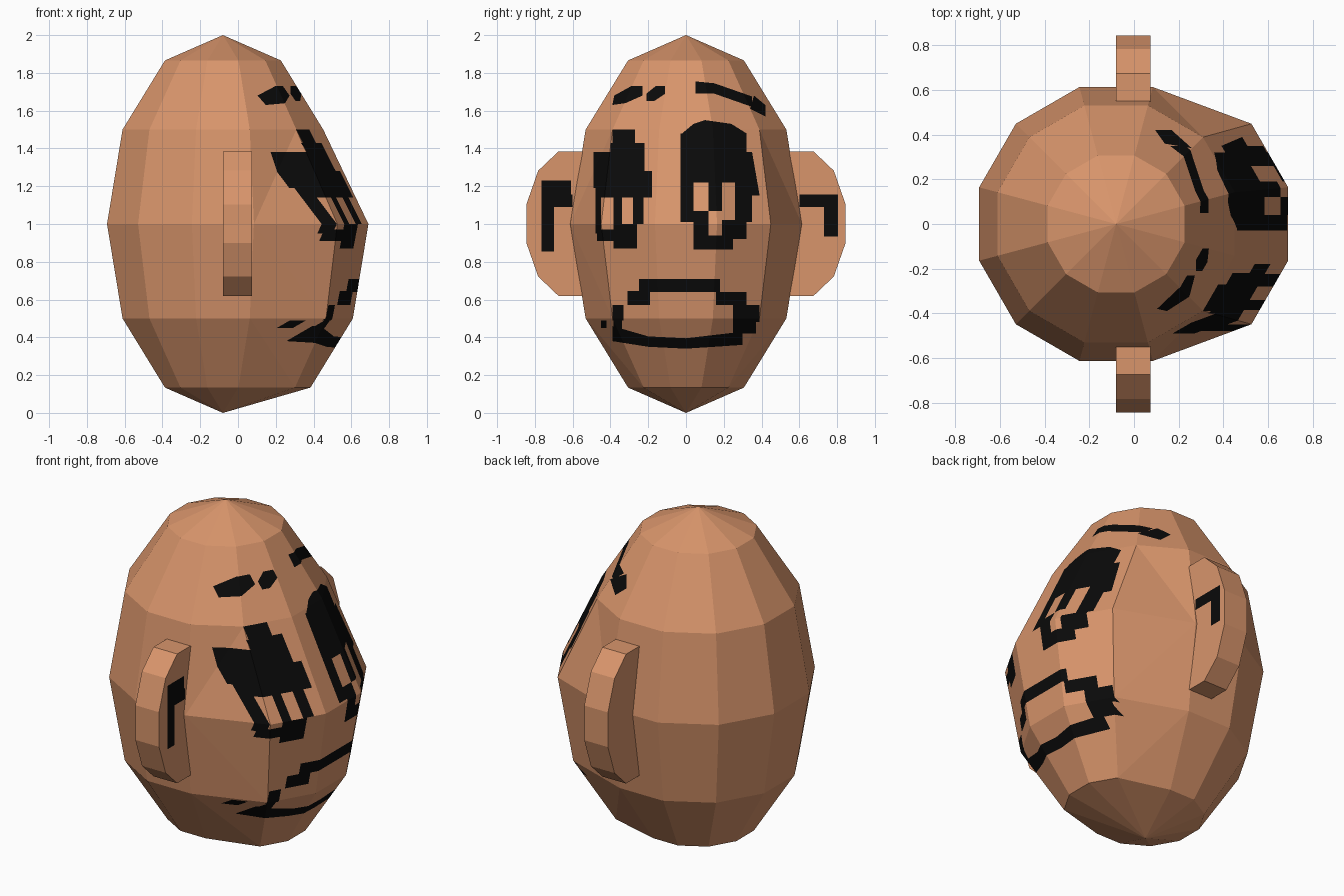
import bpy, bmesh, math
from mathutils import Matrix, Vector

if "Cube" in bpy.data.objects:
    bpy.data.objects.remove(bpy.data.objects["Cube"])


def material(name, rgb):
    m = bpy.data.materials.new(name)
    m.diffuse_color = (*rgb, 1)
    m.use_nodes = True
    m.node_tree.nodes["Principled BSDF"].inputs["Base Color"].default_value = m.diffuse_color
    return m


SKIN = material("tan skin", (0.69, 0.30, 0.148))
BLACK = material("black paint", (0.003, 0.003, 0.003))
CX = -0.08  # axis of the head


def rect(y0, y1, z0, z1):
    return [(y0, z0), (y1, z0), (y1, z1), (y0, z1)]


def paint(bm, poly, min_nx):
    """Cut a convex (y, z) shape, counter-clockwise, into the +x faces and colour it black."""
    ys, zs = [p[0] for p in poly], [p[1] for p in poly]
    edges = list(zip(poly, poly[1:] + poly[:1]))

    def touching():
        out = []
        for f in bm.faces:
            if f.normal.x < min_nx:
                continue
            fy, fz = [v.co.y for v in f.verts], [v.co.z for v in f.verts]
            if (max(fy) > min(ys) and min(fy) < max(ys)
                    and max(fz) > min(zs) and min(fz) < max(zs)):
                out.append(f)
        return out

    for (y0, z0), (y1, z1) in edges:
        faces = touching()
        geom = faces + list({e for f in faces for e in f.edges}) \
            + list({v for f in faces for v in f.verts})
        bmesh.ops.bisect_plane(bm, geom=geom, dist=1e-5, plane_co=Vector((0, y0, z0)),
                               plane_no=Vector((0, z1 - z0, y0 - y1)).normalized())
        bm.normal_update()
    for f in touching():
        c = f.calc_center_median()
        if all((y1 - y0) * (c.z - z0) - (z1 - z0) * (c.y - y0) > 0
               for (y0, z0), (y1, z1) in edges):
            f.material_index = 1


def finish(bm, name):
    me = bpy.data.meshes.new(name)
    bm.to_mesh(me)
    bm.free()
    me.materials.append(SKIN)
    me.materials.append(BLACK)
    ob = bpy.data.objects.new(name, me)
    bpy.context.collection.objects.link(ob)


# painted eyebrows
brows = [
    [(-0.39, 1.63), (-0.32, 1.64), (-0.23, 1.68), (-0.23, 1.73), (-0.29, 1.73), (-0.38, 1.68)],
    [(-0.21, 1.65), (-0.17, 1.65), (-0.11, 1.69), (-0.11, 1.73), (-0.16, 1.73), (-0.21, 1.69)],
    [(0.05, 1.69), (0.15, 1.69), (0.15, 1.745), (0.05, 1.755)],
    [(0.15, 1.69), (0.35, 1.62), (0.35, 1.675), (0.15, 1.745)],
    [(0.34, 1.61), (0.42, 1.57), (0.42, 1.63), (0.36, 1.68)],
]
# painted eyes, with open gaps for the pupils
eye_a = [
    rect(-0.03, 0.32, 1.22, 1.48),
    [(-0.02, 1.48), (0.32, 1.48), (0.24, 1.53), (0.10, 1.55), (0.04, 1.53)],
    [(0.32, 1.15), (0.39, 1.15), (0.35, 1.38), (0.32, 1.38)],
    rect(-0.03, 0.04, 1.01, 1.22),
    rect(0.12, 0.19, 1.07, 1.22),
    rect(0.26, 0.35, 1.01, 1.22),
    rect(0.04, 0.12, 0.93, 1.07),
    rect(0.19, 0.32, 0.92, 1.02),
    rect(0.04, 0.25, 0.865, 0.94),
]
eye_b = [
    rect(-0.39, -0.27, 1.42, 1.50),
    rect(-0.40, -0.22, 1.14, 1.43),
    rect(-0.49, -0.40, 1.19, 1.38),
    rect(-0.45, -0.40, 1.14, 1.19),
    rect(-0.22, -0.18, 1.14, 1.28),
    rect(-0.48, -0.45, 0.95, 1.19),
    rect(-0.385, -0.34, 1.00, 1.14),
    rect(-0.28, -0.225, 1.00, 1.14),
    rect(-0.385, -0.26, 0.87, 1.00),
    rect(-0.47, -0.385, 0.91, 0.97),
]
# painted mouth outline
mouth = [
    rect(-0.25, 0.18, 0.64, 0.71),
    rect(-0.31, -0.19, 0.57, 0.645),
    rect(-0.39, -0.33, 0.49, 0.57),
    rect(-0.385, -0.34, 0.40, 0.49),
    rect(0.16, 0.32, 0.57, 0.64),
    rect(0.25, 0.39, 0.48, 0.57),
    rect(0.25, 0.37, 0.42, 0.48),
    [(-0.39, 0.38), (-0.2, 0.35), (-0.2, 0.405), (-0.39, 0.46)],
    [(-0.2, 0.35), (0, 0.34), (0, 0.395), (-0.2, 0.405)],
    [(0, 0.34), (0.3, 0.36), (0.3, 0.43), (0, 0.395)],
    rect(-0.45, -0.42, 0.45, 0.49),
]

# head: twelve-sided faceted egg, lower face pushed forward along +x
bm = bmesh.new()
bmesh.ops.create_uvsphere(bm, u_segments=12, v_segments=6, radius=1)
bmesh.ops.transform(bm, verts=bm.verts[:], matrix=Matrix.Translation((CX, 0, 1))
                    @ Matrix.Diagonal((0.635, 0.635, 1, 1))
                    @ Matrix.Rotation(math.radians(15), 4, 'Z'))
for v in bm.verts:
    dx, dy = v.co.x - CX, v.co.y
    if v.co.z < 1.1 and dx > 0.05 and abs(math.atan2(dy, dx)) < math.radians(50):
        v.co.x += 0.157
bm.normal_update()
bent = [f for f in bm.faces
        if max(abs((v.co - f.verts[0].co).dot(f.normal)) for v in f.verts) > 1e-3]
bmesh.ops.triangulate(bm, faces=bent)
bm.normal_update()
for shape in brows + eye_a + eye_b + mouth:
    paint(bm, shape, 0.2)
finish(bm, "head")

# ears: flattened twelve-sided discs with a painted hook on the front face
ear_marks = {
    -1: [rect(-0.765, -0.70, 0.855, 1.155), rect(-0.765, -0.61, 1.155, 1.23),
         rect(-0.70, -0.60, 1.09, 1.155)],
    1: [rect(0.60, 0.805, 1.09, 1.155), rect(0.73, 0.805, 0.935, 1.09)],
}
for side, marks in ear_marks.items():
    bm = bmesh.new()
    bmesh.ops.create_cone(bm, cap_ends=True, segments=12, radius1=1, radius2=1, depth=0.155)
    bmesh.ops.transform(bm, verts=bm.verts[:], matrix=Matrix.Translation((-0.003, side * 0.613, 1.002))
                        @ Matrix.Diagonal((1, 0.24, 0.396, 1))
                        @ Matrix.Rotation(math.radians(90), 4, 'Y')
                        @ Matrix.Rotation(math.radians(15), 4, 'Z'))
    bm.normal_update()
    for shape in marks:
        paint(bm, shape, 0.9)
    finish(bm, "left_ear" if side < 0 else "right_ear")
